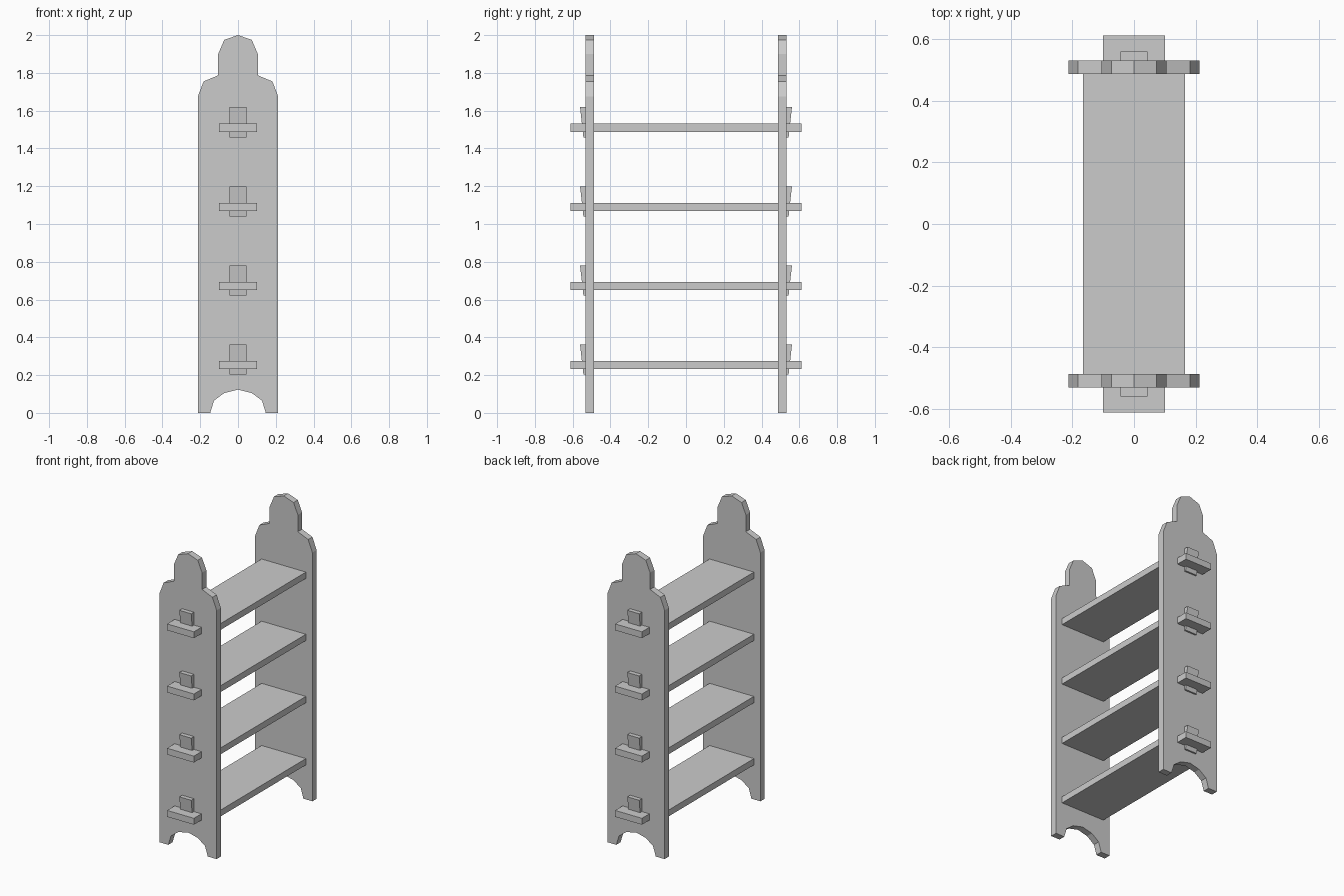
import bpy
import bmesh
from mathutils import Vector

cube = bpy.data.objects.get("Cube")
if cube:
    bpy.data.objects.remove(cube, do_unlink=True)

grey = bpy.data.materials.new("plain grey")
grey.use_nodes = True
grey.diffuse_color = (0.6, 0.6, 0.6, 1)
grey.node_tree.nodes["Principled BSDF"].inputs["Base Color"].default_value = grey.diffuse_color


def extrude_outline(name, outline, offset):
    """Turn a flat outline into a solid board."""
    bm = bmesh.new()
    face = bm.faces.new([bm.verts.new(p) for p in outline])
    grown = bmesh.ops.extrude_face_region(bm, geom=[face], use_keep_orig=True)
    moved = [v for v in grown["geom"] if isinstance(v, bmesh.types.BMVert)]
    bmesh.ops.translate(bm, verts=moved, vec=Vector(offset))
    bmesh.ops.recalc_face_normals(bm, faces=bm.faces)
    mesh = bpy.data.meshes.new(name)
    bm.to_mesh(mesh)
    bm.free()
    mesh.materials.append(grey)
    obj = bpy.data.objects.new(name, mesh)
    bpy.context.collection.objects.link(obj)
    return obj


# End panels: stepped rounded head and arched foot
half = [(0.147, 0), (0.213, 0), (0.213, 1.675), (0.182, 1.755), (0.105, 1.787),
        (0.105, 1.9), (0.073, 1.975)]
arch = [(0.073, 0.105), (0.127, 0.065)]
profile = half + [(0, 2)] + [(-x, z) for x, z in reversed(half)]
profile += [(-x, z) for x, z in reversed(arch)] + [(0, 0.123)] + arch
INNER, OUTER = 0.487, 0.532
for side, label in ((-1, "front"), (1, "back")):
    extrude_outline(label + "_panel", [(x, side * INNER, z) for x, z in profile],
                    (0, side * (OUTER - INNER), 0))

# Shelves with through tenons, each locked by tapered wedges
quarter = [(0.165, 0), (0.165, INNER), (0.1, INNER), (0.1, 0.612)]
right_edge = [(x, -y) for x, y in reversed(quarter)] + quarter[1:]
plan = right_edge + [(-x, y) for x, y in reversed(right_edge)]
for i in range(4):
    z = 0.232 + i * 0.4187
    extrude_outline(f"shelf_{i + 1}", [(x, y, z) for x, y in plan], (0, 0, 0.043))
    taper = [(OUTER, z - 0.03), (0.543, z - 0.03), (0.561, z + 0.13), (OUTER, z + 0.13)]
    for side, label in ((-1, "front"), (1, "back")):
        extrude_outline(f"{label}_wedge_{i + 1}",
                        [(-0.044, side * y, h) for y, h in taper], (0.088, 0, 0))
